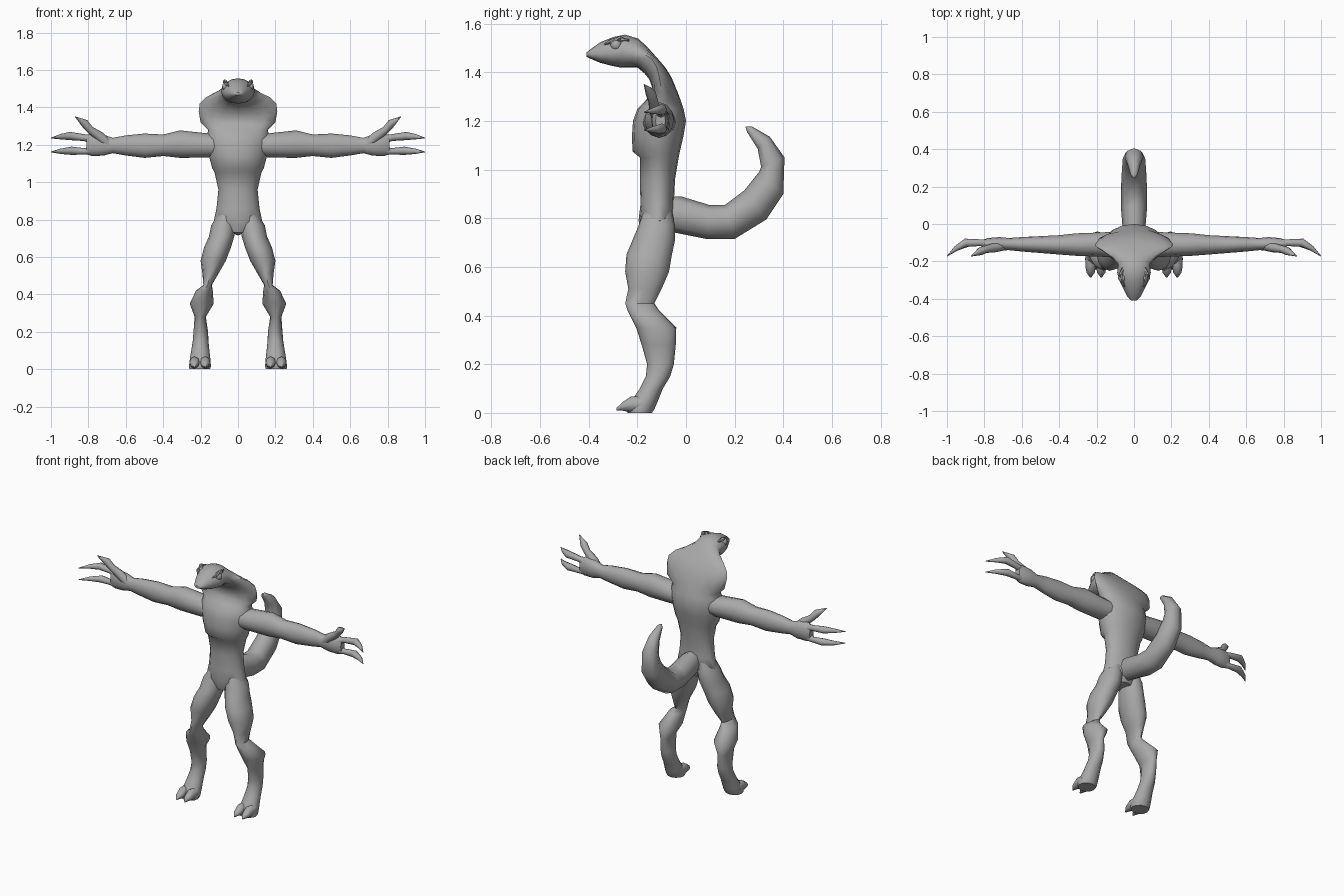
import bpy, bmesh, math
from mathutils import Vector

skin = bpy.data.materials.new("grey skin")
skin.diffuse_color = (0.4, 0.4, 0.4, 1)


def finish(name, bm, angle=50):
    bmesh.ops.recalc_face_normals(bm, faces=bm.faces)
    me = bpy.data.meshes.new(name)
    bm.to_mesh(me)
    bm.free()
    me.materials.append(skin)
    ob = bpy.data.objects.new(name, me)
    bpy.context.collection.objects.link(ob)
    bpy.ops.object.select_all(action='DESELECT')
    bpy.context.view_layer.objects.active = ob
    ob.select_set(True)
    bpy.ops.object.shade_smooth_by_angle(angle=math.radians(angle))


def loft(name, sections, sides=12):
    """Skin rings; each section is (centre, side vector, back vector, front vector)."""
    bm = bmesh.new()
    rings = []
    for c, u, vb, vf in sections:
        ring = []
        for i in range(sides):
            a = 2 * math.pi * i / sides
            k = math.cos(a)
            ring.append(bm.verts.new(Vector(c) + Vector(u) * math.sin(a)
                                     + (Vector(vb) * k if k > 0 else Vector(vf) * -k)))
        rings.append(ring)
    for r, q in zip(rings, rings[1:]):
        for i in range(sides):
            j = (i + 1) % sides
            bm.faces.new((r[i], r[j], q[j], q[i]))
    bm.faces.new(rings[0])
    bm.faces.new(rings[-1])
    finish(name, bm)


def tube(name, path, sides=8):
    """Round tapering tube along (x, y, z, radius) points."""
    pts = [Vector(p[:3]) for p in path]
    secs = []
    for i, p in enumerate(path):
        d = (pts[min(i + 1, len(pts) - 1)] - pts[max(i - 1, 0)]).normalized()
        u = d.cross(Vector((0, 1, 0))).normalized() * p[3]
        v = d.cross(u)
        secs.append((pts[i], u, v, -v))
    loft(name, secs, sides)


# Torso: height, half width, back y, front y
torso = [(.73, .05, -.06, -.18), (.79, .13, -.045, -.195), (.86, .115, -.05, -.187),
         (.96, .105, -.045, -.19), (1.05, .125, -.03, -.19), (1.075, .138, -.025, -.22),
         (1.14, .155, -.01, -.222), (1.20, .165, 0, -.218), (1.25, .165, -.01, -.2),
         (1.28, .16, -.02, -.17)]
# Hood and head: half width, then (y, z) of the side edge, back and front
hood = [(.2, -.1, 1.32, -.035, 1.32, -.145, 1.31), (.21, -.11, 1.38, -.06, 1.38, -.14, 1.34),
        (.205, -.12, 1.42, -.085, 1.42, -.15, 1.37), (.17, -.14, 1.455, -.115, 1.455, -.17, 1.395),
        (.115, -.18, 1.48, -.155, 1.5, -.2, 1.42), (.085, -.215, 1.485, -.195, 1.538, -.23, 1.42),
        (.09, -.26, 1.485, -.25, 1.555, -.27, 1.42), (.078, -.305, 1.48, -.3, 1.545, -.31, 1.428),
        (.055, -.35, 1.475, -.35, 1.525, -.355, 1.44), (.035, -.39, 1.473, -.39, 1.497, -.39, 1.455),
        (.015, -.41, 1.473, -.41, 1.481, -.41, 1.465)]
body = [((0, -.11, z), (w, 0, 0), (0, b + .11, 0), (0, f + .11, 0)) for z, w, b, f in torso]
body += [((0, y, z), (w, 0, 0), (0, by - y, bz - z), (0, fy - y, fz - z))
         for w, y, z, by, bz, fy, fz in hood]
loft("body_hood_and_head", body, 16)

# Tail: centre y, z, half width, and half thickness vector (y, z)
tail = [(-.09, .82, .05, 0, .07), (-.03, .815, .06, .01, .075), (.09, .785, .07, .005, .07),
        (.18, .785, .07, -.02, .07), (.285, .855, .065, -.045, .06), (.35, .945, .06, -.05, .045),
        (.357, 1.03, .05, -.048, -.02), (.32, 1.11, .035, -.025, -.025),
        (.262, 1.165, .018, -.01, -.012), (.247, 1.176, .004, -.002, -.002)]
loft("tail", [((0, y, z), (w, 0, 0), (0, a, b), (0, -a, -b)) for y, z, w, a, b in tail], 8)

# Limb tables
# Arm: x, low z, high z, front y, back y
arm = [(.08, 1.14, 1.25, -.18, -.04), (.17, 1.132, 1.262, -.175, -.045), (.31, 1.13, 1.277, -.17, -.05),
       (.40, 1.14, 1.255, -.163, -.06), (.50, 1.13, 1.26, -.155, -.065), (.60, 1.143, 1.25, -.147, -.07),
       (.67, 1.155, 1.237, -.14, -.075), (.72, 1.142, 1.255, -.142, -.07), (.78, 1.14, 1.26, -.14, -.075),
       (.81, 1.148, 1.25, -.125, -.085)]
# Leg: z, inner x, outer x, front y, back y
leg = [(.84, .02, .10, -.17, -.06), (.77, .01, .143, -.195, -.045), (.71, .02, .155, -.22, -.045),
       (.65, .038, .182, -.245, -.058), (.58, .065, .2, -.25, -.07), (.51, .105, .19, -.237, -.1),
       (.45, .14, .185, -.25, -.13), (.42, .135, .225, -.24, -.11), (.35, .13, .258, -.205, -.04),
       (.28, .172, .232, -.182, -.042), (.20, .16, .238, -.16, -.05), (.15, .158, .242, -.165, -.065),
       (.10, .153, .25, -.19, -.095), (.05, .147, .258, -.225, -.115), (.015, .145, .262, -.245, -.13),
       (0, .15, .26, -.24, -.14)]
fingers = {"upper_finger": [(.77, -.11, 1.225, .026), (.82, -.1, 1.238, .018), (.9, -.1, 1.247, .022),
                            (.95, -.13, 1.243, .014), (1.0, -.172, 1.236, .002)],
           "lower_finger": [(.77, -.11, 1.17, .026), (.82, -.1, 1.165, .017), (.89, -.1, 1.168, .022),
                            (.95, -.13, 1.165, .014), (1.0, -.172, 1.162, .002)],
           "thumb": [(.69, -.115, 1.2, .025), (.74, -.125, 1.245, .026), (.79, -.135, 1.28, .02),
                     (.82, -.145, 1.315, .022), (.87, -.172, 1.35, .002)]}

for s, side in ((1, "left"), (-1, "right")):
    loft(side + "_arm", [((s * x, (f + b) / 2, (lo + hi) / 2), (0, 0, (hi - lo) / 2),
                          (0, (b - f) / 2, 0), (0, (f - b) / 2, 0)) for x, lo, hi, f, b in arm])
    loft(side + "_leg", [((s * (i + o) / 2, (f + b) / 2, z), ((o - i) / 2, 0, 0),
                          (0, (b - f) / 2, 0), (0, (f - b) / 2, 0)) for z, i, o, f, b in leg])
    for name, path in fingers.items():
        tube(side + "_" + name, [(s * x, y, z, r) for x, y, z, r in path])
    # Two clawed toes
    for n, tx in (("inner", .175), ("outer", .232)):
        loft(f"{side}_{n}_toe", [((s * tx, y, z), (w, 0, 0), (0, 0, h), (0, 0, -h)) for y, z, w, h in
                                 ((-.17, .035, .028, .034), (-.225, .035, .028, .033),
                                  (-.26, .027, .022, .018), (-.285, .015, .004, .006))], 8)
    # Eye with brow ridge
    bm = bmesh.new()
    bmesh.ops.create_uvsphere(bm, u_segments=10, v_segments=6, radius=.024)
    bmesh.ops.translate(bm, verts=bm.verts, vec=(s * .062, -.287, 1.512))
    finish(side + "_eye", bm)
    tube(side + "_brow", [(s * .06, -.235, 1.53, .006), (s * .07, -.27, 1.538, .012),
                          (s * .064, -.31, 1.527, .01), (s * .05, -.335, 1.515, .003)], 6)
